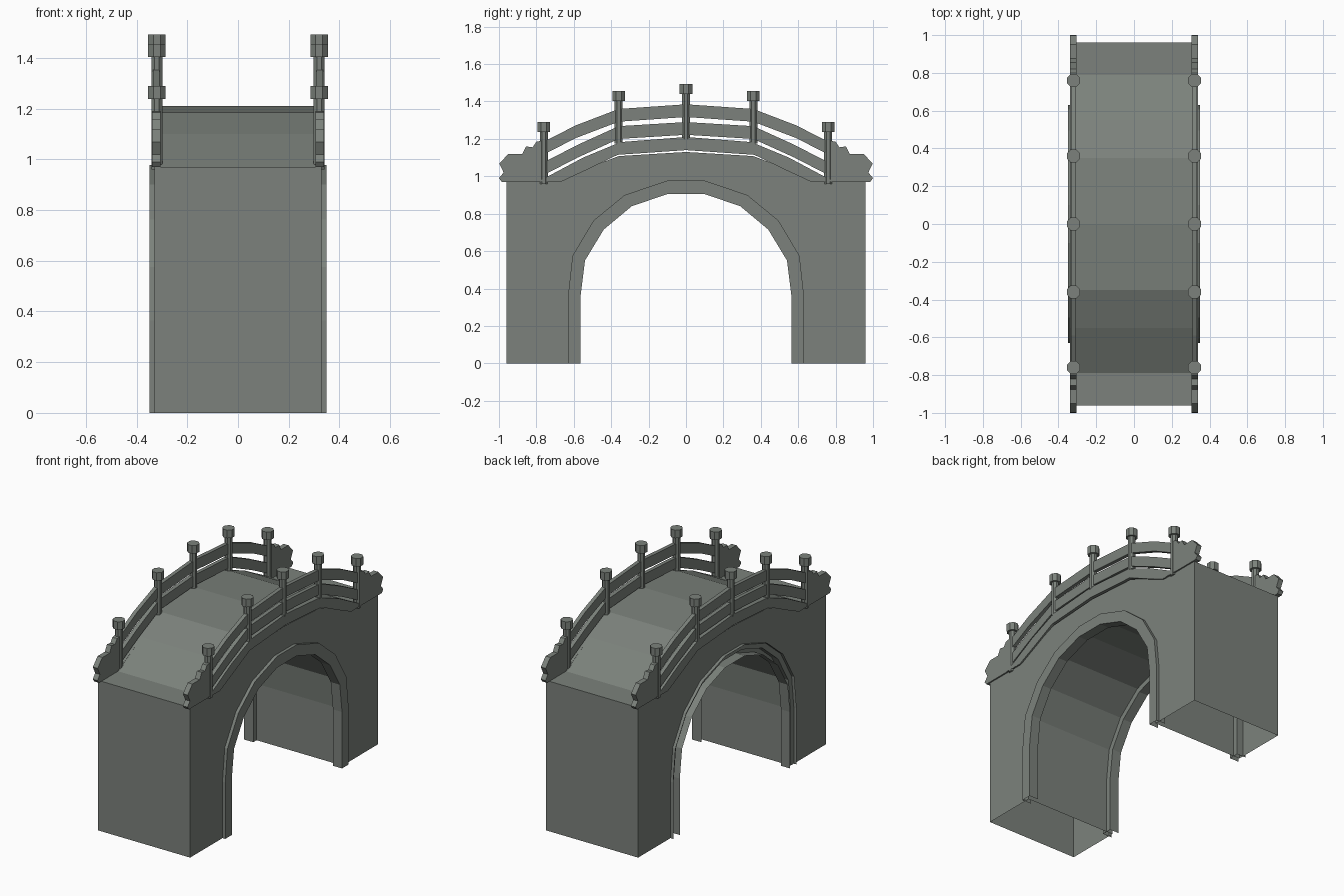
import bpy, bmesh, math

if "Cube" in bpy.data.objects:
    bpy.data.objects.remove(bpy.data.objects["Cube"])

stone = bpy.data.materials.new("grey_green_stone")
stone.diffuse_color = (0.20, 0.222, 0.20, 1)
stone.use_nodes = True
stone.node_tree.nodes["Principled BSDF"].inputs["Base Color"].default_value = stone.diffuse_color


def make(name, build):
    bm = bmesh.new()
    build(bm)
    me = bpy.data.meshes.new(name)
    bm.to_mesh(me)
    bm.free()
    me.materials.append(stone)
    ob = bpy.data.objects.new(name, me)
    bpy.context.collection.objects.link(ob)
    return ob


def row(bm, x, pts):
    return [bm.verts.new((x, y, z)) for y, z in pts]


def strip(bm, a, b, closed=False):
    n = len(a)
    for i in range(n if closed else n - 1):
        j = (i + 1) % n
        bm.faces.new((a[i], a[j], b[j], b[i]))


def mirror(half):
    """Half profile from the +y end to the middle -> full profile."""
    return half + [(-y, z) for y, z in reversed(half) if y > 1e-6]


# Arch outlines, half, from the foot to the crown
outer_half = [(.63, 0), (.63, .365), (.607, .575), (.495, .763), (.328, .90), (.10, .977)]
inner_half = [(.563, 0), (.563, .365), (.54, .55), (.44, .715), (.29, .84), (.10, .905)]
outer, inner = mirror(outer_half), mirror(inner_half)
middle = [((a + c) / 2, (b + d) / 2) for (a, b), (c, d) in zip(outer, inner)]
deck_line = mirror([(.96, .97), (.79, .97), (.55, 1.10), (.35, 1.185), (0, 1.21)])
wall_top = mirror([(.96, .97), (.67, .972), (.53, 1.043), (.36, 1.108), (0, 1.13)])


# Bridge body: side walls, end walls and arch vault, open underneath
def body(bm):
    ends = []
    for x in (-.33, .33):
        arch = row(bm, x, middle)
        top = row(bm, x, wall_top)
        foot = row(bm, x, [(.96, 0), (-.96, 0)])
        loop = arch + [foot[1]] + top[::-1] + [foot[0]]
        bm.faces.new(loop)
        ends.append((arch, top, foot))
    (a0, t0, f0), (a1, t1, f1) = ends
    strip(bm, a0, a1)
    for k in (0, -1):
        bm.faces.new((f0[k], f1[k], t1[k], t0[k]))
    bmesh.ops.recalc_face_normals(bm, faces=bm.faces)


make("bridge_body", body)


# Walkway sheet
def deck(bm):
    strip(bm, row(bm, -.325, deck_line), row(bm, .325, deck_line))
    bmesh.ops.recalc_face_normals(bm, faces=bm.faces)
    bm.normal_update()
    if sum(f.normal.z for f in bm.faces) < 0:
        bmesh.ops.reverse_faces(bm, faces=bm.faces)


make("walkway", deck)

# Arch trims: channels whose face looks to +x and whose back is open
for side, x1 in (("right", .35), ("left", -.285)):
    def trim(bm, x0=x1 - .065, x1=x1):
        o0, o1 = row(bm, x0, outer), row(bm, x1, outer)
        i0, i1 = row(bm, x0, inner), row(bm, x1, inner)
        strip(bm, o0, o1)
        strip(bm, o1, i1)
        strip(bm, i1, i0)
        bmesh.ops.recalc_face_normals(bm, faces=bm.faces)
        bm.normal_update()
        if max(bm.faces, key=lambda f: abs(f.normal.x)).normal.x < 0:
            bmesh.ops.reverse_faces(bm, faces=bm.faces)
    make("arch_trim_" + side, trim)


def band(name, xc, w, tops, bottoms):
    """Solid beam between an upper and a lower line."""
    def build(bm):
        rows = []
        for x in (xc - w / 2, xc + w / 2):
            rows.append((row(bm, x, tops), row(bm, x, bottoms)))
        (ta, ba), (tb, bb) = rows
        strip(bm, ta, tb)
        strip(bm, ba, bb)
        strip(bm, ta, ba)
        strip(bm, tb, bb)
        for k in (0, -1):
            bm.faces.new((ta[k], tb[k], bb[k], ba[k]))
        bmesh.ops.recalc_face_normals(bm, faces=bm.faces)
    make(name, build)


def plate(name, xc, w, pts):
    def build(bm):
        a, b = row(bm, xc - w / 2, pts), row(bm, xc + w / 2, pts)
        strip(bm, a, b, True)
        bm.faces.new(a)
        bm.faces.new(b[::-1])
        bmesh.ops.recalc_face_normals(bm, faces=bm.faces)
    make(name, build)


def prism(bm, x, y, r, z0, z1):
    rings = []
    for z in (z0, z1):
        rings.append([bm.verts.new((x + r * math.cos((i + .5) * math.pi / 4),
                                    y + r * math.sin((i + .5) * math.pi / 4), z)) for i in range(8)])
    strip(bm, rings[0], rings[1], True)
    bm.faces.new(rings[0][::-1])
    bm.faces.new(rings[1])


fascia_top = mirror([(.79, .972), (.55, 1.10), (.35, 1.183), (0, 1.21)])
fascia_low = mirror([(.67, .97), (.53, 1.035), (.365, 1.115), (0, 1.14)])
upper = [(.76, 1.185), (.59, 1.272), (.36, 1.36), (0, 1.385)]
lower = [(.76, 1.075), (.58, 1.168), (.36, 1.268), (0, 1.29)]
scroll = [(.68, .97), (.77, 1.0), (.77, 1.19), (.80, 1.185), (.82, 1.155), (.855, 1.16), (.875, 1.12),
          (.95, 1.12), (.998, 1.068), (.975, 1.02), (1.0, .99), (.985, .97)]

for side, s in (("left", -1), ("right", 1)):
    x = s * .322
    # Fascia and the two handrails
    band("fascia_" + side, x, .036, fascia_top, fascia_low)
    for nm, half in (("upper_rail_", upper), ("lower_rail_", lower)):
        band(nm + side, x, .025, mirror(half), mirror([(y, z - .068) for y, z in half]))
    # Scrolled end stones
    for end, e in (("front", -1), ("back", 1)):
        plate(f"end_scroll_{end}_{side}", x, .034, [(e * y, z) for y, z in scroll])
    # Octagonal posts with caps
    for i, (y, z0, z1) in enumerate([(-.76, .96, 1.29), (-.36, 1.175, 1.455), (0, 1.2, 1.493),
                                     (.36, 1.175, 1.455), (.76, .96, 1.29)]):
        def post(bm, y=y, z0=z0, z1=z1):
            prism(bm, s * .32, y, .0235, z0, z1 - .05)
            prism(bm, s * .32, y, .037, z1 - .052, z1)
        make(f"post_{side}_{i}", post)
